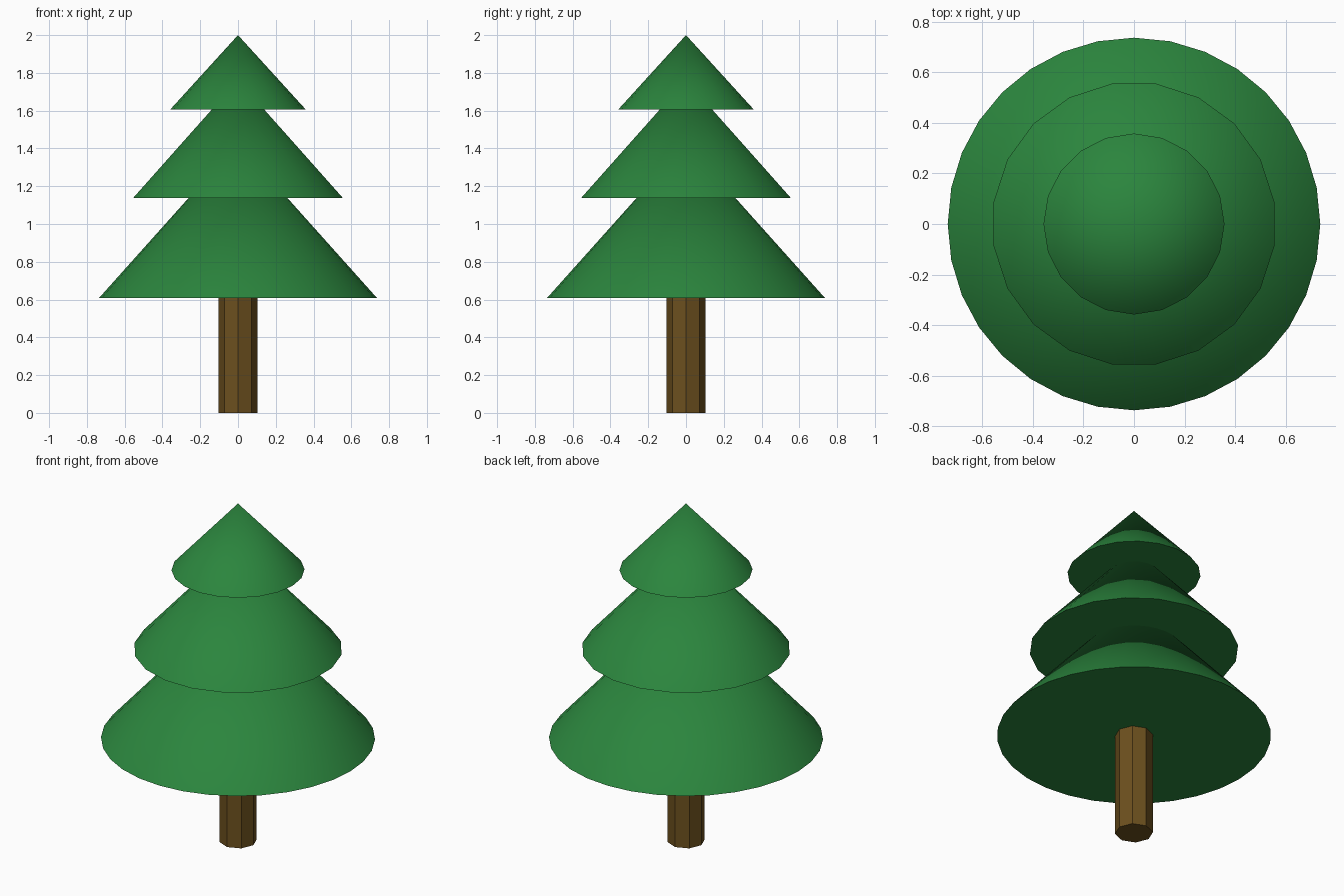
import bpy
import math

if "Cube" in bpy.data.objects:
    bpy.data.objects.remove(bpy.data.objects["Cube"])


def material(name, colour):
    mat = bpy.data.materials.new(name)
    mat.diffuse_color = (*colour, 1)
    mat.use_nodes = True
    mat.node_tree.nodes["Principled BSDF"].inputs["Base Color"].default_value = mat.diffuse_color
    return mat


green = material("needles", (0.024, 0.235, 0.047))
brown = material("bark", (0.15, 0.08, 0.013))


def cone(name, sides, radius, top_radius, z0, z1, turn, mat):
    bpy.ops.mesh.primitive_cone_add(
        vertices=sides, radius1=radius, radius2=top_radius, depth=z1 - z0,
        location=(0, 0, (z0 + z1) / 2), rotation=(0, 0, math.radians(turn)))
    obj = bpy.context.object
    obj.name = name
    obj.data.materials.append(mat)
    return obj


# Eight-sided trunk with flat faces
cone("trunk", 8, 0.102, 0.102, 0, 0.62, 0, brown)

# Three stacked foliage tiers: sides, radius, base z, tip z, turn
tiers = [
    ("lower_foliage", 32, 0.737, 0.607, 1.43, 0),
    ("middle_foliage", 20, 0.562, 1.138, 1.762, 9),
    ("upper_foliage", 20, 0.358, 1.607, 2.0, 0),
]
for name, sides, radius, base, tip, turn in tiers:
    cone(name, sides, radius, 0, base, tip, turn, green)
    bpy.ops.object.shade_smooth_by_angle(angle=math.radians(30))
